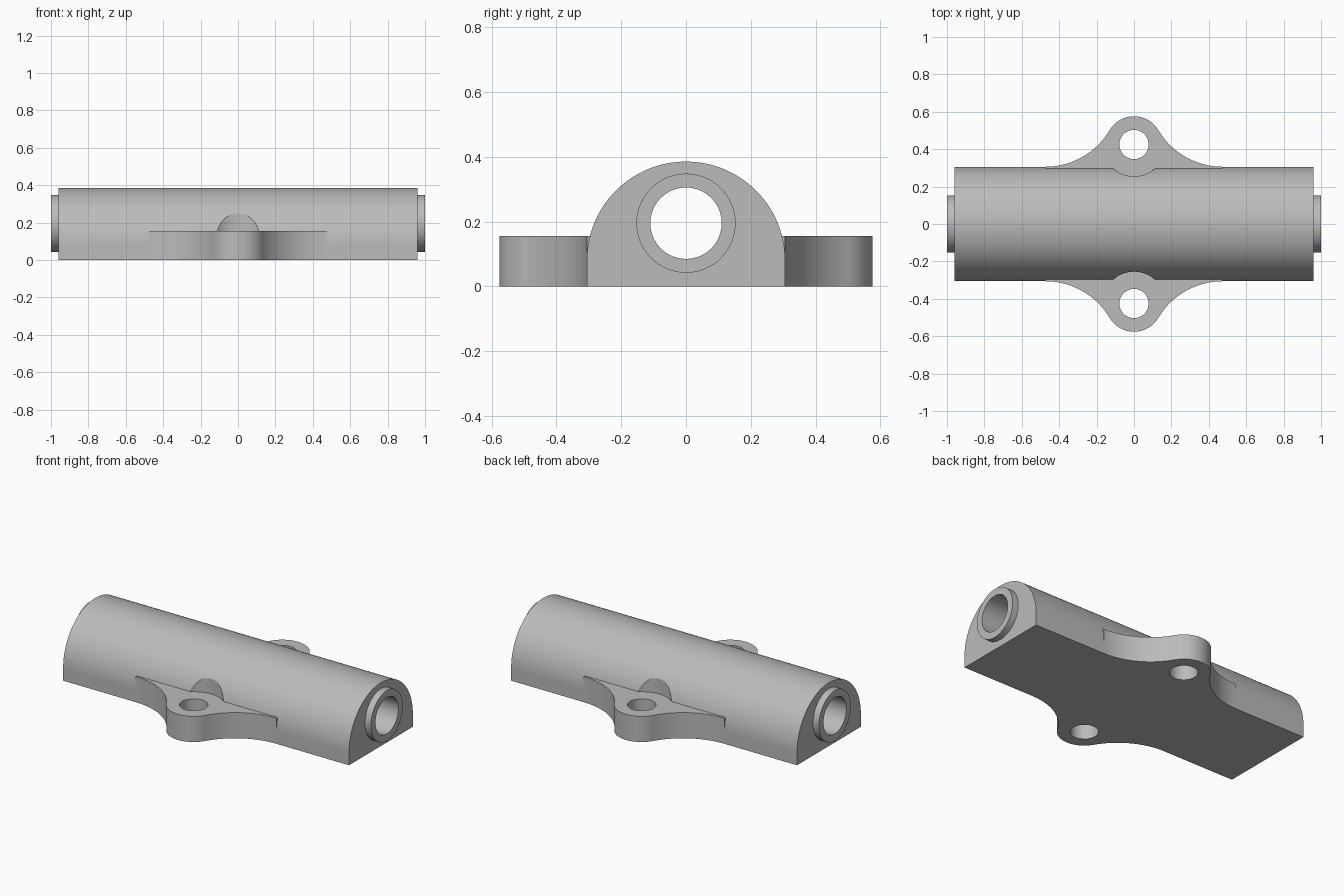
import bpy, bmesh
from math import pi, sin, cos, atan2, hypot, sqrt, radians
from mathutils import Matrix

if "Cube" in bpy.data.objects:
    bpy.data.objects.remove(bpy.data.objects["Cube"])

BODY_R, BODY_CZ, BODY_X = 0.306, 0.079, 0.96
BORE_Z, BORE_R, SLEEVE_R = 0.195, 0.11, 0.153
EAR_Y, EAR_R, EAR_H, HOLE_R, SPOT_R = 0.425, 0.151, 0.156, 0.078, 0.17
FILLET_R = 0.40

grey = bpy.data.materials.new("plain_grey")
grey.use_nodes = True
colour = (0.5, 0.5, 0.5, 1)
grey.diffuse_color = colour
grey.node_tree.nodes["Principled BSDF"].inputs["Base Color"].default_value = colour


def arc(cx, cy, r, a0, a1, n):
    return [(cx + r * cos(a0 + (a1 - a0) * i / n),
             cy + r * sin(a0 + (a1 - a0) * i / n)) for i in range(n + 1)]


def prism(name, outline, low, high, along_x=False):
    """Extrude a closed 2D outline along z, or along x with the outline in y, z."""
    bm = bmesh.new()
    face = bm.faces.new([bm.verts.new((u, v, low)) for u, v in outline])
    out = bmesh.ops.extrude_face_region(bm, geom=[face])
    top = [g for g in out["geom"] if isinstance(g, bmesh.types.BMVert)]
    bmesh.ops.translate(bm, verts=top, vec=(0, 0, high - low))
    if along_x:
        turn = Matrix(((0, 0, 1), (1, 0, 0), (0, 1, 0)))
        for v in bm.verts:
            v.co = turn @ v.co
    bmesh.ops.recalc_face_normals(bm, faces=bm.faces)
    mesh = bpy.data.meshes.new(name)
    bm.to_mesh(mesh)
    bm.free()
    mesh.materials.append(grey)
    obj = bpy.data.objects.new(name, mesh)
    bpy.context.collection.objects.link(obj)
    return obj


def circle(cx, cy, r, n=96):
    return arc(cx, cy, r, 0, 2 * pi, n)[:-1]


def combine(target, tool, operation):
    mod = target.modifiers.new(operation.lower(), 'BOOLEAN')
    mod.operation, mod.solver, mod.object = operation, 'EXACT', tool
    bpy.context.view_layer.objects.active = target
    bpy.ops.object.modifier_apply(modifier=mod.name)
    bpy.data.objects.remove(tool)


# Arched body
arch = arc(0, BODY_CZ, BODY_R, 0, pi, 96)
housing = prism("bearing_housing", [(-BODY_R, 0), (BODY_R, 0)] + arch,
                -BODY_X, BODY_X, True)

# Mounting ear outline: round tip blended into the body by tangent fillets
fy = BODY_R + FILLET_R
fx = sqrt((FILLET_R + EAR_R) ** 2 - (fy - EAR_Y) ** 2)
tangent = atan2(fy - EAR_Y, fx)
right = arc(fx, fy, FILLET_R, -pi / 2, -pi + tangent, 24)
tip = arc(0, EAR_Y, EAR_R, tangent, pi - tangent, 40)
left = [(-x, y) for x, y in reversed(right)]
ear = [(-fx, 0.2), (fx, 0.2)] + right + tip[1:-1] + left

for side in (1, -1):
    # Spot face above the ear, the ear itself, then its screw hole
    combine(housing, prism("spot_cutter", circle(0, side * EAR_Y, SPOT_R), EAR_H, 0.6),
            'DIFFERENCE')
    outline = [(x, side * y) for x, y in ear]
    combine(housing, prism("mounting_ear", outline, 0, EAR_H), 'UNION')
    combine(housing, prism("hole_cutter", circle(0, side * EAR_Y, HOLE_R), -0.1, 0.3),
            'DIFFERENCE')

# Projecting sleeve and through bore
combine(housing, prism("sleeve", circle(0, BORE_Z, SLEEVE_R), -1, 1, True), 'UNION')
combine(housing, prism("bore_cutter", circle(0, BORE_Z, BORE_R), -1.1, 1.1, True),
        'DIFFERENCE')

bpy.ops.object.select_all(action='DESELECT')
housing.select_set(True)
bpy.context.view_layer.objects.active = housing
bpy.ops.object.shade_smooth_by_angle(angle=radians(25))
